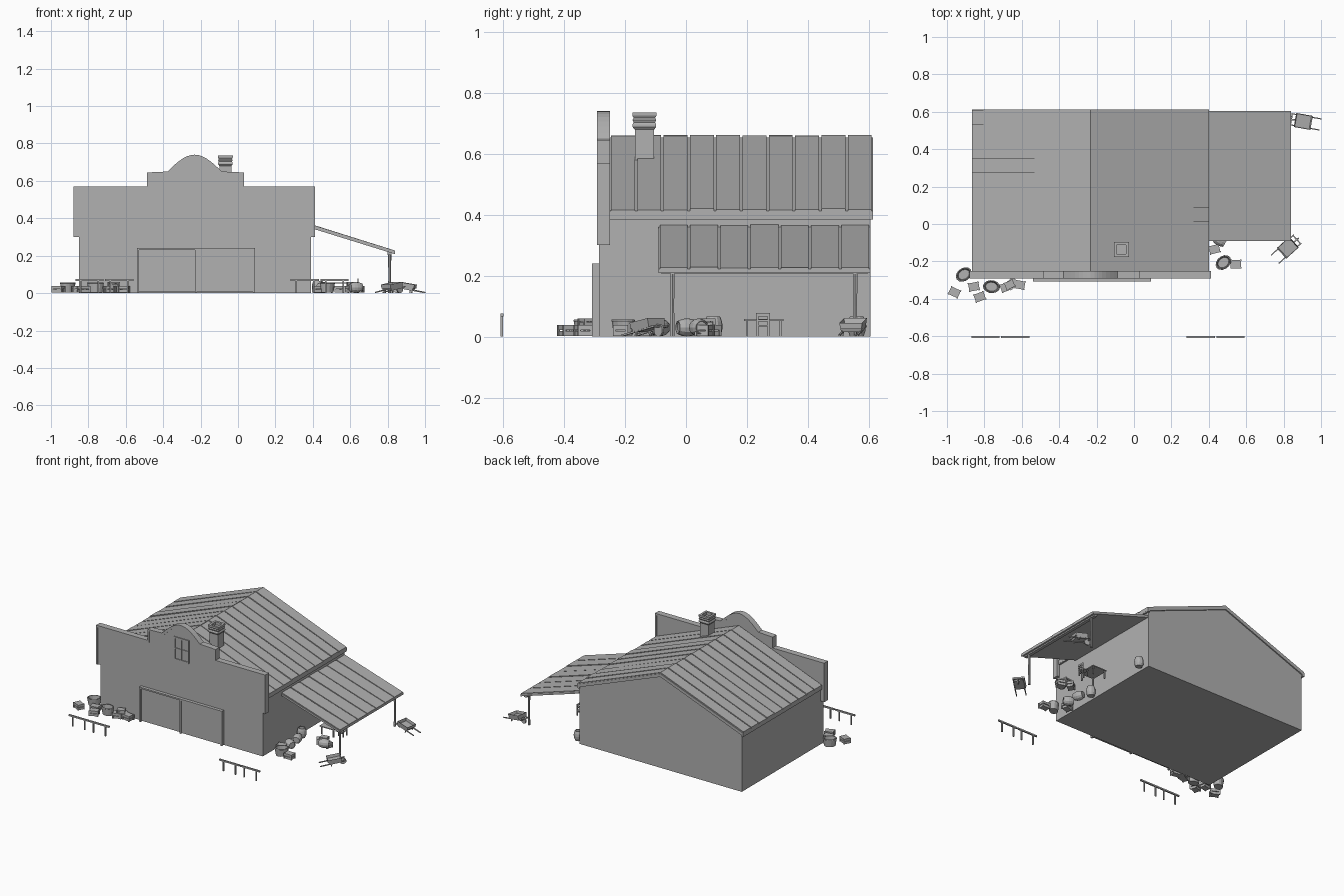
import bpy, bmesh, math, random
from mathutils import Matrix, Vector

random.seed(4)
CX = -0.232          # centre line of the building
GREY = bpy.data.materials.new("dark_grey")
GREY.diffuse_color = (0.44, 0.44, 0.44, 1)


def make(name, bm):
    bmesh.ops.recalc_face_normals(bm, faces=bm.faces)
    me = bpy.data.meshes.new(name)
    bm.to_mesh(me)
    bm.free()
    me.materials.append(GREY)
    ob = bpy.data.objects.new(name, me)
    bpy.context.collection.objects.link(ob)
    return ob


def prism(name, pts, y0, y1):
    """Extrude an x/z outline along y."""
    bm = bmesh.new()
    f = bm.faces.new([bm.verts.new((x, y0, z)) for x, z in pts])
    ext = bmesh.ops.extrude_face_region(bm, geom=[f])
    bmesh.ops.translate(bm, vec=(0, y1 - y0, 0),
                        verts=[v for v in ext['geom'] if isinstance(v, bmesh.types.BMVert)])
    if not any(abs(g.calc_center_median().y - y0) < 1e-6 for g in bm.faces):
        bm.faces.new([v for v in bm.verts if abs(v.co.y - y0) < 1e-6])
    return make(name, bm)


def place(x, y, z=0, turn=0, tilt=0):
    return (Matrix.Translation((x, y, z)) @ Matrix.Rotation(math.radians(turn), 4, 'Z')
            @ Matrix.Rotation(math.radians(tilt), 4, 'X'))


def add_box(bm, x0, x1, y0, y1, z0, z1, m=Matrix()):
    s = Matrix.Diagonal((x1 - x0, y1 - y0, z1 - z0, 1))
    t = Matrix.Translation(((x0 + x1) / 2, (y0 + y1) / 2, (z0 + z1) / 2))
    bmesh.ops.create_cube(bm, size=1, matrix=m @ t @ s)


def boxes(name, items, m=Matrix()):
    bm = bmesh.new()
    for b in items:
        add_box(bm, *b, m)
    return make(name, bm)


def lathe(name, profile, m, sides=12, sx=1, sy=1):
    bm = bmesh.new()
    rings = [[bm.verts.new(m @ Vector((r * sx * math.cos(a), r * sy * math.sin(a), z)))
              for a in [2 * math.pi * i / sides for i in range(sides)]] for r, z in profile]
    for a, b in zip(rings, rings[1:]):
        for i in range(sides):
            j = (i + 1) % sides
            bm.faces.new((a[i], a[j], b[j], b[i]))
    bm.faces.new(rings[0])
    bm.faces.new(rings[-1])
    return make(name, bm)


# Main body with gabled back
prism("barn_body", [(-0.85, 0), (0.39, 0), (0.39, 0.40), (CX, 0.635), (-0.85, 0.40)], -0.27, 0.605)

# False front with stepped and arched parapet
arch = [(CX + 0.145 * u, 0.65 + 0.09 * math.cos(math.pi / 2 * u))
        for u in [i / 7 - 1 for i in range(15)]]
top = [(-0.88, 0.30), (-0.88, 0.57), (-0.487, 0.57), (-0.487, 0.645)] + arch + \
      [(0.033, 0.645), (0.033, 0.57), (0.412, 0.57), (0.412, 0.30)]
inner = []
for x, z in top:
    k = max(-1, min(1, (x - CX) / 0.12))
    inner.append((x - 0.012 * k, z - (0.012 if z > 0.31 else 0)))
prism("false_front", [(-0.85, 0), (-0.85, 0.30)] + inner + [(0.39, 0.30), (0.39, 0)], -0.286, -0.254)
bm = bmesh.new()
loops = [[bm.verts.new((x, y, z)) for x, z in ps]
         for ps, y in ((top, -0.292), (inner, -0.292), (inner, -0.25), (top, -0.25))]
for a, b in zip(loops, loops[1:] + loops[:1]):
    for i in range(len(top) - 1):
        bm.faces.new((a[i], a[i + 1], b[i + 1], b[i]))
for i in (0, len(top) - 1):
    bm.faces.new([l[i] for l in loops])
make("parapet_trim", bm)

# Sliding doors with frame
boxes("left_door", [(-0.53, -0.225, -0.297, -0.28, 0.005, 0.232)])
boxes("right_door", [(-0.225, 0.085, -0.302, -0.28, 0.005, 0.236)])
boxes("door_frame", [(-0.54, -0.528, -0.308, -0.28, 0, 0.24), (0.08, 0.092, -0.308, -0.28, 0, 0.24),
                     (-0.528, 0.08, -0.308, -0.28, 0.23, 0.24),
                     (-0.231, -0.221, -0.306, -0.28, 0, 0.23)])

# Loft window
boxes("window_frame", [(-0.287, -0.277, -0.292, -0.28, 0.49, 0.65), (-0.182, -0.172, -0.292, -0.28, 0.49, 0.65),
                       (-0.277, -0.182, -0.292, -0.28, 0.64, 0.65), (-0.277, -0.182, -0.292, -0.28, 0.49, 0.50),
                       (-0.234, -0.226, -0.292, -0.28, 0.50, 0.64),
                       (-0.277, -0.182, -0.291, -0.28, 0.566, 0.574)])


# Sloping roofs: base slab plus raised panels
def slope(name, hi, lo, y0, y1, n, thick):
    prism(name + "_slab", [hi, lo, (lo[0], lo[1] - thick), (hi[0], hi[1] - thick)], y0, y1)
    step = (y1 - y0) / n
    for i in range(n):
        d = random.uniform(0.004, 0.008)
        e = d + random.uniform(-0.002, 0.001)
        prism(name + "_panel", [(hi[0], hi[1] + d), (lo[0], lo[1] + e), (lo[0], lo[1] - 0.004),
                                (hi[0], hi[1] - 0.004)],
              y0 + i * step + 0.004, y0 + (i + 1) * step - 0.004)


slope("roof_right", (CX, 0.654), (0.402, 0.412), -0.25, 0.613, 10, 0.022)
slope("roof_left", (CX, 0.654), (-0.866, 0.412), -0.25, 0.613, 10, 0.022)
slope("porch_roof", (0.395, 0.36), (0.84, 0.222), -0.09, 0.605, 7, 0.014)
boxes("eave_boards", [(0.385, 0.401, -0.25, 0.613, 0.385, 0.408),
                      (-0.865, -0.849, -0.25, 0.613, 0.385, 0.408)])

# Porch beam and posts
boxes("porch_beam", [(0.80, 0.822, -0.08, 0.595, 0.205, 0.222)])
for y in (-0.045, 0.555):
    lathe("porch_post", [(0.009, 0), (0.007, 0.1), (0.009, 0.21)], place(0.811, y), 6)

# Chimney with stacked rings
boxes("chimney_stack", [(-0.10, -0.035, -0.168, -0.105, 0.56, 0.70)])
lathe("chimney_crown", [(0.046, 0.68), (0.055, 0.688), (0.055, 0.696), (0.05, 0.703), (0.055, 0.711),
                        (0.05, 0.718), (0.056, 0.725), (0.056, 0.735), (0.035, 0.735), (0.035, 0.715)],
      place(-0.0675, -0.1365, 0, 45), 4)

# Hitching rails
for cx in (-0.715, 0.437):
    for s in (-1, 1):
        x = cx + s * 0.079
        boxes("hitching_rail", [(x - 0.076, x + 0.076, -0.609, -0.599, 0.066, 0.076),
                                (x - 0.05, x - 0.042, -0.608, -0.6, 0, 0.066),
                                (x + 0.042, x + 0.05, -0.608, -0.6, 0, 0.066)])

# Oval tubs
for x, y, turn in ((-0.91, -0.27, 35), (-0.762, -0.335, -5), (0.478, -0.206, 40)):
    lathe("tub", [(0.036, 0.003), (0.044, 0.05), (0.046, 0.052), (0.044, 0.056), (0.038, 0.056), (0.032, 0.02)],
          place(x, y, 0, turn), 14, 1, 0.75)

# Barrels, standing and lying
BARREL = [(0.022, 0), (0.028, 0.017), (0.03, 0.033), (0.028, 0.05), (0.022, 0.066), (0.019, 0.066), (0.019, 0.06)]
for x, y, z, turn, tilt in ((0.43, 0.56, 0, 0, 0), (0.425, 0.09, 0, 0, 0), (0.44, 0.035, 0.03, 20, 90),
                            (0.43, -0.07, 0.03, 60, 90), (0.60, 0.03, 0.03, 110, 90)):
    lathe("barrel", BARREL, place(x, y, z, turn, tilt))


# Crates with slatted rims
def crate(x, y, turn, w=0.052, d=0.04, h=0.036, z=0.002):
    a, b = w / 2, d / 2
    boxes("crate", [(-a, a, -b, b, 0, h * 0.45), (-a - 0.002, a + 0.002, -b - 0.002, b + 0.002, h * 0.55, h)] +
          [(i * a - 0.004, i * a + 0.004, j * b - 0.004, j * b + 0.004, 0, h)
           for i in (-1, 1) for j in (-1, 1)], place(x, y, z, turn))


for c in ((-0.96, -0.365, -25), (-0.856, -0.335, 10), (-0.825, -0.39, 20), (-0.685, -0.337, 20),
          (-0.655, -0.318, 40), (-0.612, -0.325, -10), (0.545, -0.215, 0), (0.43, -0.135, 15),
          (0.58, 0.08, 35), (0.64, 0.06, -20)):
    crate(*c)
crate(-0.665, -0.325, 25, 0.045, 0.036, 0.022, 0.038)
crate(0.61, 0.07, 10, 0.045, 0.036, 0.022, 0.038)


# Wheelbarrows tipped back onto handles that point along local +x
def wheelbarrow(x, y, turn):
    m = place(x, y, 0, turn) @ Matrix.Rotation(math.radians(11), 4, 'Y')
    bm = bmesh.new()
    add_box(bm, -0.04, 0.04, -0.034, 0.034, 0.024, 0.054, m)
    rim = max(bm.faces, key=lambda f: f.calc_center_median().z)
    bmesh.ops.scale(bm, vec=(1.12, 1.12, 1), verts=rim.verts, space=Matrix.Translation((-x, -y, 0)))
    bmesh.ops.inset_region(bm, faces=[rim], thickness=0.004)
    bmesh.ops.translate(bm, vec=(0, 0, -0.02), verts=rim.verts)
    make("barrow_tray", bm)
    items = []
    for s in (-0.03, 0.03):
        items += [(-0.065, 0.1, s - 0.003, s + 0.003, 0.02, 0.026),
                  (0.025, 0.031, s - 0.003, s + 0.003, 0.007, 0.022)]
    boxes("barrow_handles", items + [(-0.063, -0.057, -0.03, 0.03, 0.02, 0.025)], m)
    lathe("barrow_wheel", [(0.021, -0.004), (0.021, 0.004)], m @ place(-0.05, 0, 0.012, 0, 90), 12)


wheelbarrow(0.895, 0.55, -10)
wheelbarrow(0.83, -0.12, 222)

# Table and chair under the porch
boxes("table", [(0.49, 0.60, 0.19, 0.32, 0.052, 0.058)] +
      [(x - 0.004, x + 0.004, y - 0.004, y + 0.004, 0, 0.052) for x in (0.5, 0.59) for y in (0.20, 0.31)])
boxes("chair", [(0.60, 0.645, 0.23, 0.275, 0.034, 0.039), (0.639, 0.645, 0.23, 0.275, 0.066, 0.078),
                (0.639, 0.645, 0.23, 0.275, 0.05, 0.056)] +
      [(x - 0.003, x + 0.003, y - 0.003, y + 0.003, 0, 0.034 if x < 0.62 else 0.078)
       for x in (0.604, 0.641) for y in (0.234, 0.271)])
